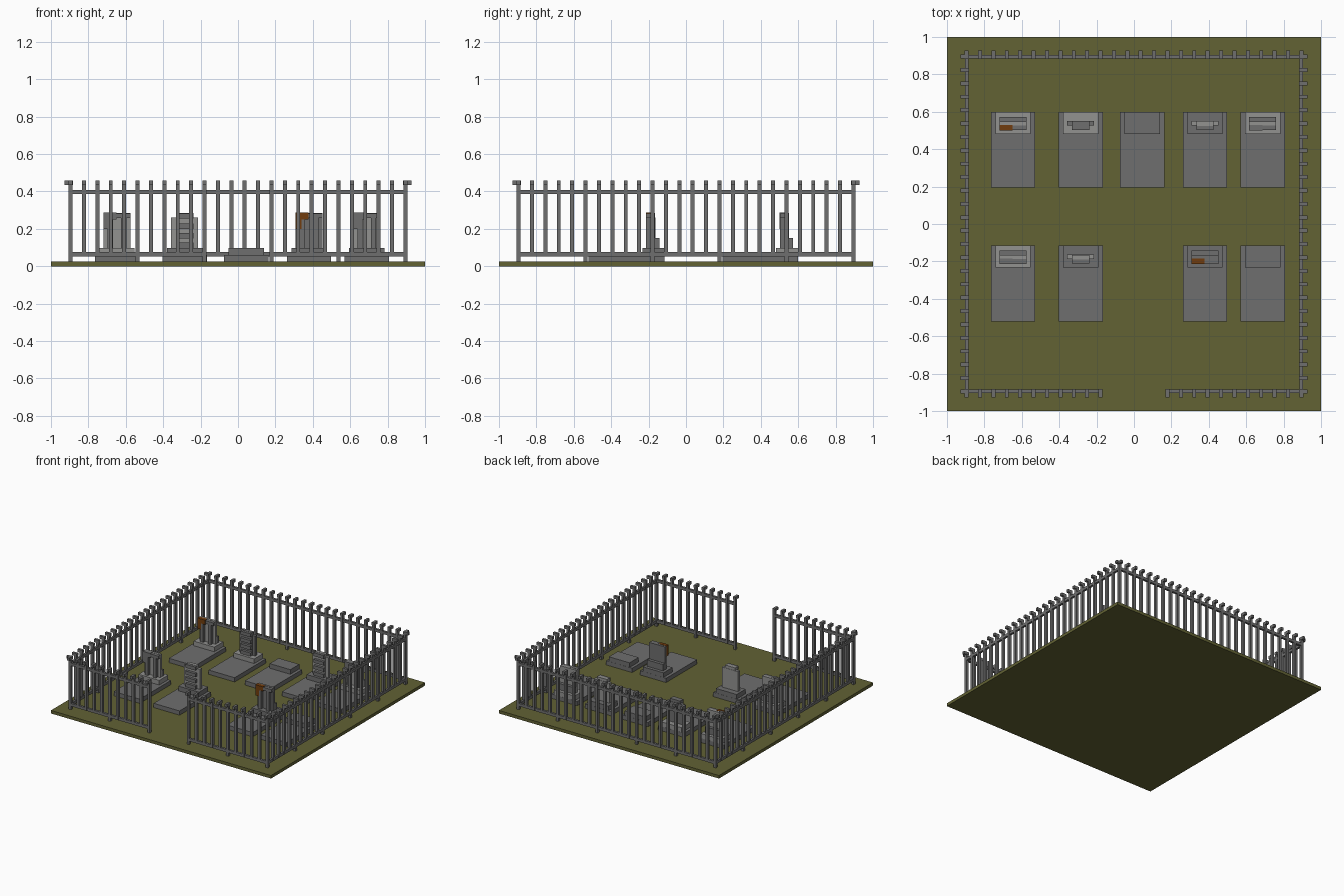
import bpy
import bmesh
from mathutils import Matrix, Vector

cube = bpy.data.objects.get("Cube")
if cube:
    bpy.data.objects.remove(cube, do_unlink=True)


def material(name, rgb):
    m = bpy.data.materials.new(name)
    m.use_nodes = True
    m.diffuse_color = (*rgb, 1)
    m.node_tree.nodes["Principled BSDF"].inputs["Base Color"].default_value = (*rgb, 1)
    return m


GRASS = material("olive_grass", (0.122, 0.122, 0.034))
GREY = material("dark_grey", (0.156, 0.156, 0.156))
LIGHT = material("light_stone", (0.287, 0.287, 0.28))
RUST = material("rust_brown", (0.165, 0.046, 0.004))


def boxes(name, mat, items):
    """One object made of boxes, each given as (x0, x1, y0, y1, z0, z1)."""
    bm = bmesh.new()
    for x0, x1, y0, y1, z0, z1 in items:
        mid = Vector((x0 + x1, y0 + y1, z0 + z1)) / 2
        size = Matrix.Diagonal((x1 - x0, y1 - y0, z1 - z0, 1))
        bmesh.ops.create_cube(bm, size=1, matrix=Matrix.Translation(mid) @ size)
    me = bpy.data.meshes.new(name)
    bm.to_mesh(me)
    bm.free()
    me.materials.append(mat)
    ob = bpy.data.objects.new(name, me)
    bpy.context.collection.objects.link(ob)
    return ob


# Ground
boxes("ground", GRASS, [(-1, 1, -1, 1, 0, 0.025)])

# Fence: pickets with outward caps, every fifth one a post reaching the ground
EDGE, STEP, H = 0.895, 0.0716, 0.0105


def fence_run(indices):
    """Boxes of a run along x on the front edge."""
    xs = [-EDGE + i * STEP for i in indices]
    out = []
    for i, x in zip(indices, xs):
        foot = 0.02 if i % 5 == 0 else 0.055
        out.append((x - H, x + H, -EDGE - H, -EDGE + H, foot, 0.44))
        out.append((x - H, x + H, -0.927, -0.882, 0.435, 0.458))
    for z in (0.053, 0.386):
        out.append((xs[0] - H, xs[-1] + H, -EDGE - 0.009, -EDGE + 0.009, z, z + 0.023))
    return out


def turn(items, k):
    """Rotate boxes about z by k quarter turns."""
    for _ in range(k):
        items = [(-y1, -y0, x0, x1, z0, z1) for x0, x1, y0, y1, z0, z1 in items]
    return items


boxes("front_fence_right", GREY, fence_run(range(0, 11)))
boxes("front_fence_left", GREY, fence_run(range(15, 26)))
for k, side in ((1, "left"), (2, "back"), (3, "right")):
    boxes(side + "_fence", GREY, turn(fence_run(range(26)), k))


# Graves: local origin at the slab centre in x and the slab's back edge in y
def place(name, mat, cx, by, items):
    boxes(name, mat, [(a + cx, b + cx, c + by, d + by, e, f) for a, b, c, d, e, f in items])


def slab(tag, cx, by):
    place("slab_" + tag, GREY, cx, by, [(-0.118, 0.118, -0.405, 0, 0.02, 0.06)])


def plinth(tag, cx, by, mat):
    place("plinth_" + tag, mat, cx, by, [(-0.094, 0.094, -0.118, -0.001, 0.055, 0.098)])


def pillared_stone(tag, cx, by, panel, accent):
    place("back_step_" + tag, GREY, cx, by, [(-0.072, 0.072, -0.054, -0.027, 0.09, 0.15)])
    place("panel_" + tag, panel, cx, by, [(-0.072, 0.072, -0.073, -0.052, 0.09, 0.285)])
    # Pillars and lintel on the front
    place("pillars_" + tag, GREY, cx, by, [
        (-0.05, -0.022, -0.098, -0.07, 0.09, 0.25),
        (0.022, 0.05, -0.098, -0.07, 0.09, 0.26),
        (-0.002, 0.072, -0.098, -0.07, 0.258, 0.283)])
    # Broken bracket at the upper corner
    place("bracket_" + tag, accent, cx, by, [
        (-0.072, -0.002, -0.1, -0.07, 0.25, 0.287),
        (-0.072, -0.04, -0.1, -0.07, 0.2, 0.252)])


def slatted_stone(tag, cx, by, panel):
    place("panel_" + tag, panel, cx, by, [(-0.072, 0.072, -0.073, -0.048, 0.09, 0.262)])
    place("spine_" + tag, panel, cx, by, [(-0.046, 0.046, -0.076, -0.05, 0.09, 0.285)])
    place("slats_" + tag, GREY, cx, by, [
        (-0.046, 0.046, -0.097, -0.074, z, z + 0.028) for z in (0.098, 0.149, 0.2, 0.255)])


GRAVES = [  # tag, centre x, back edge y, plinth, kind, panel, accent
    ("back_1", -0.647, 0.6, LIGHT, "pillar", LIGHT, RUST),
    ("back_2", -0.285, 0.6, LIGHT, "slat", GREY, None),
    ("back_3", 0.044, 0.6, GREY, "plain", None, None),
    ("back_4", 0.38, 0.6, GREY, "slat", LIGHT, None),
    ("back_5", 0.688, 0.6, LIGHT, "pillar", LIGHT, GREY),
    ("front_1", -0.647, -0.115, LIGHT, "pillar", LIGHT, GREY),
    ("front_2", -0.285, -0.115, GREY, "slat", LIGHT, None),
    ("front_4", 0.38, -0.115, GREY, "pillar", GREY, RUST),
    ("front_5", 0.688, -0.115, GREY, "plain", None, None),
]
for tag, cx, by, base, kind, panel, accent in GRAVES:
    slab(tag, cx, by)
    plinth(tag, cx, by, base)
    if kind == "pillar":
        pillared_stone(tag, cx, by, panel, accent)
    elif kind == "slat":
        slatted_stone(tag, cx, by, panel)
